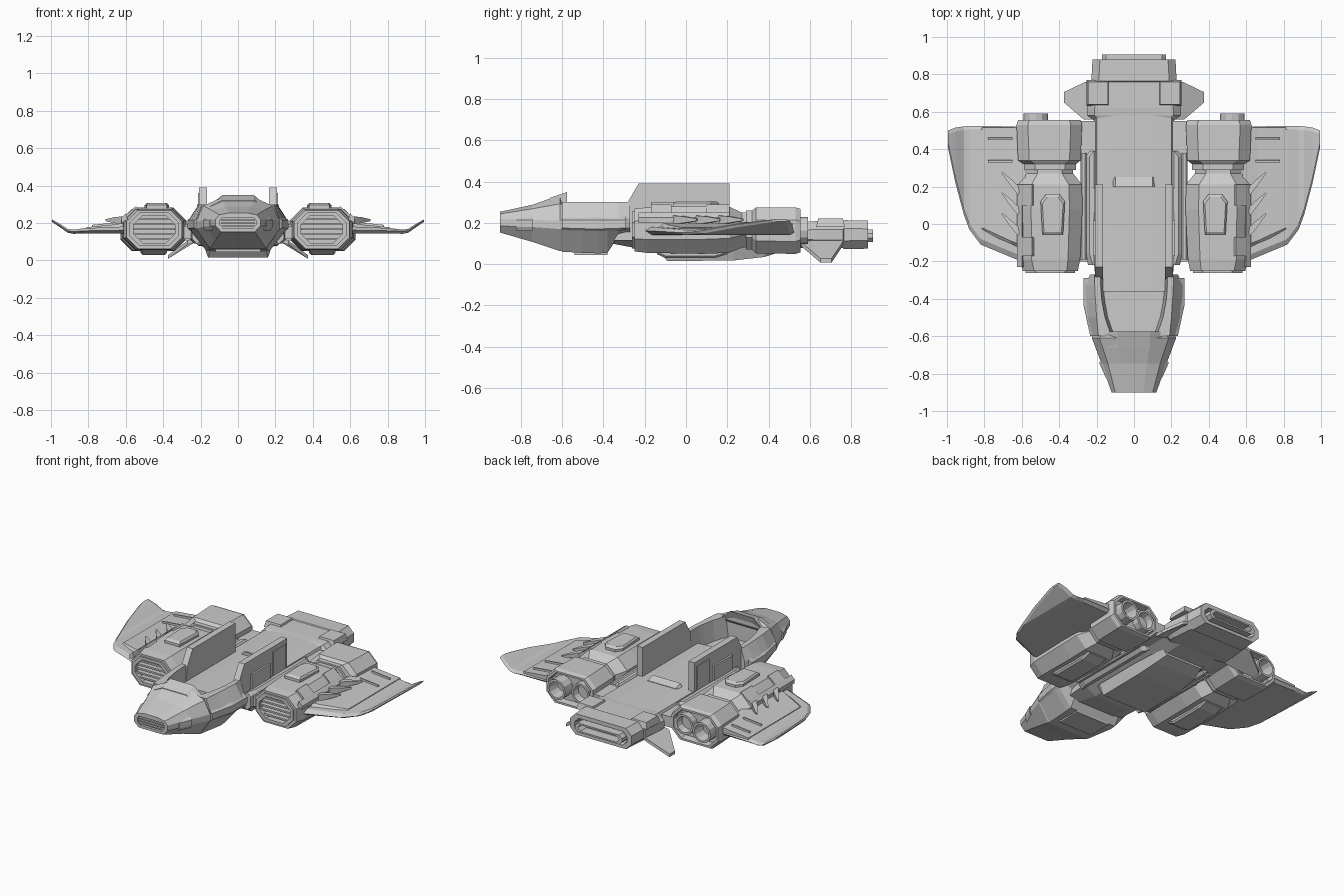
import bpy, bmesh, math
from mathutils import Vector


def make(name, bm, mirror=False):
    bmesh.ops.remove_doubles(bm, verts=bm.verts, dist=1e-5)
    bmesh.ops.recalc_face_normals(bm, faces=bm.faces)
    me = bpy.data.meshes.new(name)
    bm.to_mesh(me)
    bm.free()
    ob = bpy.data.objects.new(name, me)
    bpy.context.collection.objects.link(ob)
    if mirror:
        ob.modifiers.new("Mirror", "MIRROR")
    return ob


def loft(name, rings, mirror=False, closed=False):
    """Skin a list of equal-length 3D rings; cap the ends unless closed."""
    bm = bmesh.new()
    vs = [[bm.verts.new(p) for p in r] for r in rings]
    pairs = list(zip(vs, vs[1:])) + ([(vs[-1], vs[0])] if closed else [])
    n = len(vs[0])
    for a, b in pairs:
        for i in range(n):
            j = (i + 1) % n
            bm.faces.new((a[i], a[j], b[j], b[i]))
    if not closed:
        bm.faces.new(vs[0])
        bm.faces.new(vs[-1])
    return make(name, bm, mirror)


def sym(y, half):
    """Symmetric ring about x = 0 from a half profile of (x, z)."""
    return [(x, y, z) for x, z in half] + [(-x, y, z) for x, z in reversed(half)]


def octo(y, x0, x1, z0, z1, c):
    """Chamfered rectangle in the xz plane."""
    return [(x, y, z) for x, z in (
        (x0 + c, z0), (x1 - c, z0), (x1, z0 + c), (x1, z1 - c),
        (x1 - c, z1), (x0 + c, z1), (x0, z1 - c), (x0, z0 + c))]


def box(name, x0, x1, y0, y1, z0, z1, mirror=False, inset=0.0):
    """Box whose top can be inset for a bevelled plate."""
    def r(z, i):
        return [(x0 + i, y0 + i, z), (x1 - i, y0 + i, z), (x1 - i, y1 - i, z), (x0 + i, y1 - i, z)]
    return loft(name, [r(z0, 0), r(z1, inset)], mirror)


# Nose with recessed front grille and raised hood
loft("nose", [
    sym(-0.87, [(0.08, 0.17), (0.095, 0.19), (0.095, 0.215), (0.085, 0.23), (0.05, 0.235)]),
    sym(-0.90, [(0.08, 0.17), (0.095, 0.19), (0.095, 0.215), (0.085, 0.23), (0.05, 0.235)]),
    sym(-0.90, [(0.09, 0.153), (0.12, 0.185), (0.12, 0.22), (0.10, 0.243), (0.05, 0.254)]),
    sym(-0.745, [(0.12, 0.108), (0.175, 0.18), (0.175, 0.215), (0.14, 0.268), (0.07, 0.287)]),
    sym(-0.61, [(0.15, 0.063), (0.225, 0.17), (0.225, 0.21), (0.185, 0.292), (0.09, 0.335)]),
    sym(-0.59, [(0.15, 0.063), (0.22, 0.17), (0.22, 0.21), (0.17, 0.29), (0.09, 0.30)])])
loft("hood_lip", [
    sym(-0.66, [(0.155, 0.26), (0.165, 0.281), (0.085, 0.321)]),
    sym(-0.575, [(0.14, 0.285), (0.145, 0.298), (0.085, 0.349)]),
    sym(-0.59, [(0.14, 0.27), (0.14, 0.28), (0.07, 0.305)])])
for i in range(4):
    z = 0.178 + i * 0.016
    box("nose_grille", -0.09, 0.09, -0.898, -0.865, z, z + 0.008)
loft("nose_cheek", [
    [(x, y, z) for x, z in ((w, 0.16), (w + 0.012, 0.18), (w + 0.012, 0.215), (w - 0.02, 0.24))]
    for y, w in ((-0.82, 0.14), (-0.74, 0.175))], True)

# Open cockpit tub, U-shaped in section
def tub(y, bx, bz, w, wz, rim, inner):
    return sym(y, [(bx, bz), (w, wz), (w, wz + 0.045), (rim, 0.30), (inner, 0.30), (inner - 0.015, 0.17)])


loft("cockpit_tub", [
    tub(-0.60, 0.15, 0.06, 0.225, 0.17, 0.19, 0.12),
    tub(-0.50, 0.16, 0.055, 0.25, 0.17, 0.20, 0.155),
    tub(-0.42, 0.17, 0.052, 0.262, 0.17, 0.205, 0.17),
    tub(-0.38, 0.17, 0.055, 0.264, 0.17, 0.208, 0.175),
    tub(-0.33, 0.17, 0.13, 0.262, 0.175, 0.21, 0.178),
    tub(-0.27, 0.17, 0.13, 0.235, 0.175, 0.21, 0.178)])
box("chin_plate", -0.12, 0.12, -0.54, -0.38, 0.045, 0.07)
loft("hull_side_armour", [
    [(w, y, z0), (w + 0.012, y, z0 + 0.01), (w + 0.012, y, 0.215), (w - 0.015, y, 0.235)]
    for y, w, z0 in ((-0.60, 0.222, 0.165), (-0.44, 0.257, 0.16), (-0.29, 0.258, 0.165))], True)

# Main fuselage and deck
loft("fuselage", [
    sym(y, [(0.13, zb), (w, 0.115), (w, 0.165), (t, 0.20), (0.10, 0.205)])
    for y, w, t, zb in ((-0.36, 0.20, 0.18, 0.10), (-0.20, 0.215, 0.20, 0.07),
                        (0.40, 0.215, 0.20, 0.07), (0.58, 0.215, 0.20, 0.08))])
loft("cockpit_side_wall", [
    [(x, y, z) for y, z in ((-0.30, 0.17), (-0.285, 0.295), (-0.23, 0.39), (0.21, 0.39), (0.21, 0.18))]
    for x in (0.166, 0.208)], True)
box("wall_panel", 0.205, 0.22, -0.17, 0.02, 0.19, 0.30, True)
box("wall_panel_rear", 0.205, 0.215, 0.06, 0.19, 0.19, 0.36, True)
loft("side_beam", [octo(y, 0.19, w, 0.09, 0.205, 0.025)
                   for y, w in ((-0.22, 0.245), (-0.16, 0.262), (0.36, 0.262), (0.39, 0.24))], True)
loft("deck_step", [sym(y, [(0.12, 0.19), (0.10, z)]) for y, z in ((0.20, 0.225), (0.25, 0.208))])
loft("belly_pod", [sym(y, [(b, z), (t, 0.085)]) for y, b, t, z in (
    (-0.12, 0.15, 0.18, 0.05), (-0.09, 0.16, 0.185, 0.015), (0.23, 0.16, 0.185, 0.018),
    (0.38, 0.15, 0.175, 0.035), (0.46, 0.13, 0.16, 0.06))])

# Tail drive with recessed exhaust
loft("tail_drive", [
    octo(y, -w, w, z0, z1, c) for y, w, z0, z1, c in (
        (0.55, 0.21, 0.09, 0.195, 0.03), (0.58, 0.25, 0.08, 0.205, 0.04),
        (0.62, 0.25, 0.078, 0.208, 0.04), (0.76, 0.235, 0.078, 0.208, 0.04),
        (0.765, 0.228, 0.073, 0.213, 0.04), (0.88, 0.222, 0.075, 0.211, 0.04),
        (0.88, 0.19, 0.095, 0.185, 0.03), (0.82, 0.18, 0.10, 0.18, 0.03))])
loft("tail_exhaust", [octo(y, -w, w, z0, z1, 0.02) for y, w, z0, z1 in (
    (0.80, 0.17, 0.11, 0.17), (0.905, 0.17, 0.107, 0.168), (0.905, 0.15, 0.117, 0.158),
    (0.84, 0.15, 0.117, 0.158))])
box("tail_clamp", 0.13, 0.255, 0.63, 0.77, 0.18, 0.22, True, 0.01)
loft("tail_fin", [
    [(x, y, z + d) for x, y, z in ((0.21, 0.56, 0.10), (0.27, 0.56, 0.085), (0.375, 0.65, 0.008),
                                   (0.375, 0.705, 0.008), (0.26, 0.76, 0.09), (0.21, 0.76, 0.11))]
    for d in (0, 0.02)], True)

# Engine nacelles: recessed intake, body, neck, rear block with recess
loft("nacelle", [octo(y, *p) for y, *p in (
    (-0.18, 0.33, 0.56, 0.09, 0.24, 0.045), (-0.25, 0.325, 0.57, 0.085, 0.247, 0.05),
    (-0.25, 0.30, 0.595, 0.062, 0.268, 0.06), (-0.19, 0.288, 0.612, 0.055, 0.275, 0.065),
    (0.08, 0.275, 0.62, 0.05, 0.282, 0.07), (0.21, 0.278, 0.618, 0.055, 0.278, 0.07),
    (0.27, 0.325, 0.575, 0.08, 0.25, 0.06), (0.29, 0.325, 0.575, 0.08, 0.25, 0.06),
    (0.29, 0.31, 0.59, 0.07, 0.26, 0.06), (0.32, 0.31, 0.59, 0.07, 0.26, 0.06),
    (0.34, 0.285, 0.62, 0.052, 0.275, 0.06), (0.53, 0.278, 0.628, 0.05, 0.275, 0.06),
    (0.555, 0.285, 0.62, 0.058, 0.267, 0.06), (0.555, 0.30, 0.605, 0.07, 0.255, 0.055),
    (0.51, 0.30, 0.605, 0.075, 0.25, 0.055))], True)
loft("intake_ring", [octo(y, *p) for y, *p in (
    (-0.20, 0.315, 0.58, 0.076, 0.256, 0.055), (-0.262, 0.315, 0.58, 0.076, 0.256, 0.055),
    (-0.262, 0.335, 0.56, 0.094, 0.238, 0.05), (-0.20, 0.335, 0.56, 0.094, 0.238, 0.05))],
    True, True)
for i in range(5):
    z = 0.108 + i * 0.027
    w = 0.085 if i in (0, 4) else 0.112
    box("intake_slat", 0.4475 - w, 0.4475 + w, -0.25, -0.18, z, z + 0.011, True)

# Twin hollow exhaust nozzles per nacelle
for cx, yend in ((0.375, 0.555), (0.525, 0.59)):
    rings = []
    for y, r in ((0.45, 0.066), (yend, 0.066), (yend, 0.052), (0.48, 0.042)):
        rings.append([(cx + r * math.cos(a * math.pi / 6), y, 0.163 + r * math.sin(a * math.pi / 6))
                      for a in range(12)])
    loft("nozzle", rings, True)

# Top hatch, clamps and underside keel on each nacelle
loft("nacelle_hatch", [
    [(0.4345 + x * s, 0.05 + y * s, z) for x, y in (
        (-0.055, -0.11), (0.055, -0.11), (0.065, 0.07), (0.035, 0.11), (-0.035, 0.11), (-0.065, 0.07))]
    for z, s in ((0.27, 1.0), (0.295, 1.0), (0.306, 0.85))], True)
for y0, y1 in ((0.10, 0.21), (-0.17, -0.07)):
    loft("nacelle_clamp", [
        [(x, y, z) for x, z in ((0.53, 0.27), (0.545, 0.29), (0.625, 0.222), (0.625, 0.20))]
        for y in (y0, y1)], True)
loft("clamp_rail", [
    [(x, y, z) for x, z in ((0.59, 0.22), (0.60, 0.25), (0.625, 0.225), (0.622, 0.20))]
    for y in (-0.23, 0.21)], True)
loft("nacelle_keel", [octo(y, 0.38, 0.52, z, 0.07, 0.01) for y, z in
                      ((-0.14, 0.048), (-0.10, 0.03), (0.14, 0.03), (0.20, 0.048))], True)

# Pylons joining nacelles to the hull
for y0, y1 in ((-0.20, 0.22), (0.36, 0.55)):
    box("pylon", 0.20, 0.32, y0, y1, 0.115, 0.185, True)
for z in (0.12, 0.18):
    loft("pylon_pipe", [octo(y, 0.255, 0.285, z - 0.015, z + 0.015, 0.008) for y in (-0.19, 0.38)], True)

# Wings with upswept tips
loft("wing", [
    [(x, ya, z), (x, ya + 0.03, z - t), (x, yb - 0.02, z - t), (x, yb, z), (x, yb - 0.02, z + t), (x, ya + 0.03, z + t)]
    for x, ya, yb, z, t in (
        (0.58, -0.21, 0.52, 0.162, 0.02), (0.82, -0.11, 0.525, 0.158, 0.014),
        (0.88, -0.03, 0.525, 0.153, 0.011), (0.91, 0.05, 0.522, 0.158, 0.010),
        (0.955, 0.22, 0.515, 0.188, 0.009), (0.995, 0.41, 0.50, 0.213, 0.006))], True)
loft("wing_root_panel", [
    [(x, ya, 0.155), (x, yb, 0.155), (x, yb, z), (x, ya + 0.04, z)]
    for x, ya, yb, z in ((0.58, -0.16, 0.515, 0.205), (0.66, -0.13, 0.515, 0.192), (0.812, -0.06, 0.515, 0.177))], True)
for y in (0.335, 0.455):
    loft("wing_rib", [[(x, y - 0.008, z - 0.02), (x, y + 0.008, z - 0.02), (x, y + 0.005, z), (x, y - 0.005, z)]
                      for x, z in ((0.65, 0.203), (0.78, 0.19))], True)

# Swept spikes on the nacelle flank
for y in (-0.03, 0.08, 0.19):
    loft("flank_spike", [
        [(x - s, y + d + s, 0.215 + h), (x + s, y + d - s, 0.215 + h), (x + s, y + d - s, 0.215 - h), (x - s, y + d + s, 0.215 - h)]
        for x, d, s, h in ((0.61, -0.02, 0.012, 0.02), (0.65, 0.025, 0.01, 0.016), (0.705, 0.085, 0.003, 0.005))], True)
